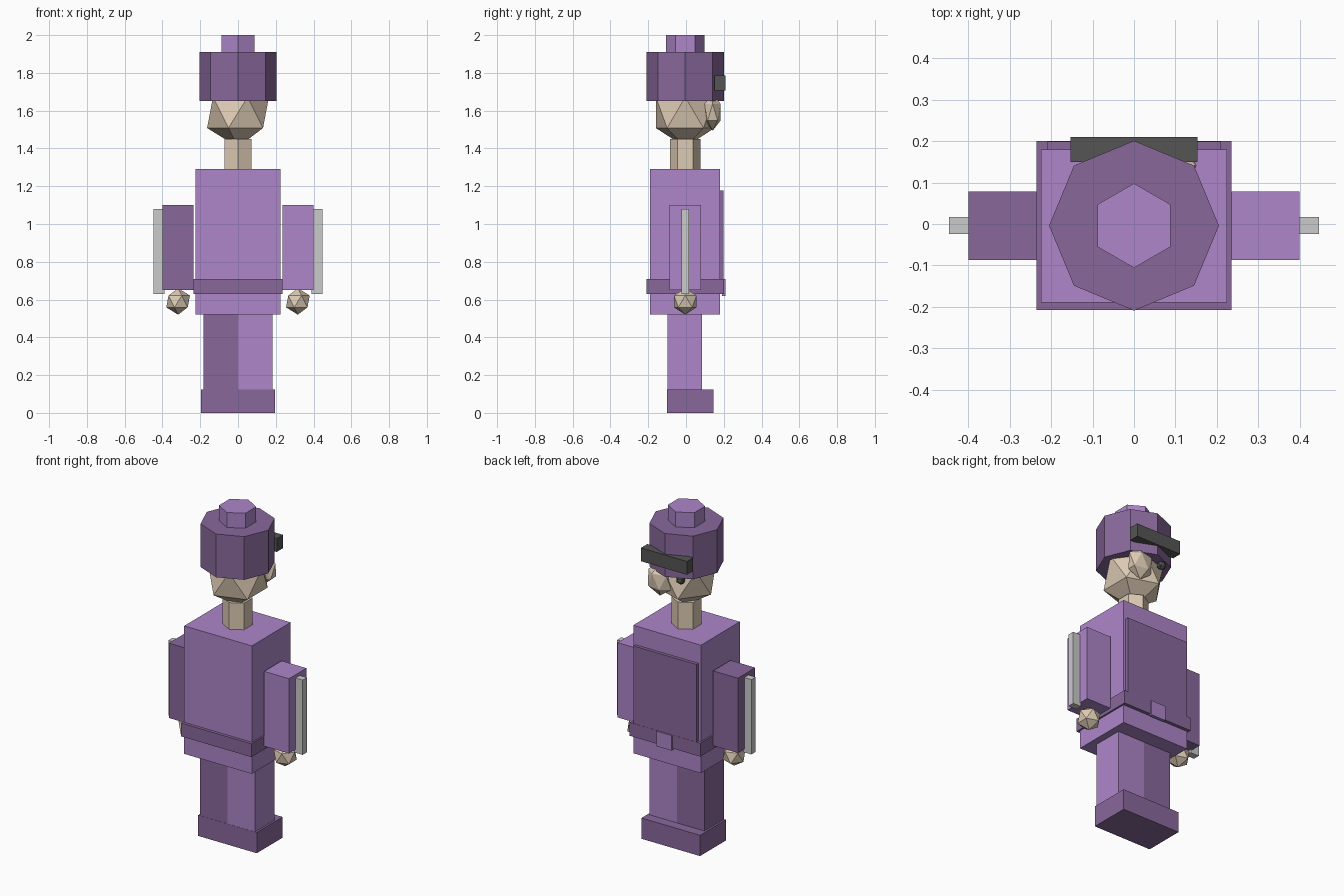
import bpy

if "Cube" in bpy.data.objects:
    bpy.data.objects.remove(bpy.data.objects["Cube"])


def make_mat(name, r, g, b):
    m = bpy.data.materials.new(name)
    m.diffuse_color = (r, g, b, 1)
    m.use_nodes = True
    m.node_tree.nodes["Principled BSDF"].inputs["Base Color"].default_value = m.diffuse_color
    return m


LIGHT = make_mat("light_purple", 0.42, 0.24, 0.59)
DARK = make_mat("dark_purple", 0.25, 0.14, 0.33)
SKIN = make_mat("skin", 0.73, 0.60, 0.46)
BLACK = make_mat("black", 0.09, 0.09, 0.09)
Y0 = -0.004  # shared centre line in depth


def finish(name, mat):
    ob = bpy.context.object
    ob.name = name
    if mat:
        ob.data.materials.append(mat)
    return ob


def box(name, x, y, z, mat=None):
    """Box from (min, max) ranges."""
    bpy.ops.mesh.primitive_cube_add(size=1, location=[(a + b) / 2 for a, b in (x, y, z)])
    bpy.context.object.scale = [b - a for a, b in (x, y, z)]
    return finish(name, mat)


def prism(name, sides, r, z, mat):
    bpy.ops.mesh.primitive_cylinder_add(vertices=sides, radius=r, depth=z[1] - z[0],
                                        location=(0, Y0, (z[0] + z[1]) / 2))
    return finish(name, mat)


def ball(name, loc, scale, mat):
    bpy.ops.mesh.primitive_ico_sphere_add(subdivisions=1, radius=1, location=loc)
    bpy.context.object.scale = scale
    return finish(name, mat)


# Limbs on both sides
for side, s, cloth in (("left", -1, DARK), ("right", 1, LIGHT)):
    def span(a, b):
        return tuple(sorted((s * a, s * b)))

    box(side + "_shoe", span(0, 0.195), (-0.10, 0.145), (0, 0.125), DARK)
    box(side + "_leg", span(0, 0.183), (-0.099, 0.086), (0.125, 0.52), cloth)
    box(side + "_arm", span(0.235, 0.40), (-0.087, 0.079), (0.65, 1.10), cloth)
    box(side + "_sleeve_strip", span(0.39, 0.447), (-0.024, 0.017), (0.63, 1.08))
    ball(side + "_hand", (s * 0.317, Y0, 0.59), (0.07,) * 3, SKIN)
    ball(side + "_eye", (s * 0.07, 0.15, 1.63), (0.028,) * 3, BLACK)

# Torso with belt, buckle and back panel
box("torso", (-0.225, 0.225), (-0.19, 0.18), (0.52, 1.29), LIGHT)
box("belt", (-0.235, 0.235), (-0.208, 0.20), (0.63, 0.71), DARK)
box("panel", (-0.21, 0.21), (0.17, 0.199), (0.65, 1.177), DARK)
box("buckle", (-0.05, 0.05), (0.19, 0.209), (0.62, 0.71), LIGHT)

# Head and hat
prism("neck", 6, 0.082, (1.29, 1.45), SKIN)
ball("head", (0, Y0, 1.59), (0.183,) * 3, SKIN)
ball("cheek_lump", (0.075, 0.141, 1.592), (0.085, 0.05, 0.098), SKIN)
prism("hat", 8, 0.205, (1.65, 1.91), DARK)
prism("hat_button", 6, 0.102, (1.91, 2.0), LIGHT)
box("visor", (-0.153, 0.153), (0.15, 0.21), (1.706, 1.786), BLACK)
